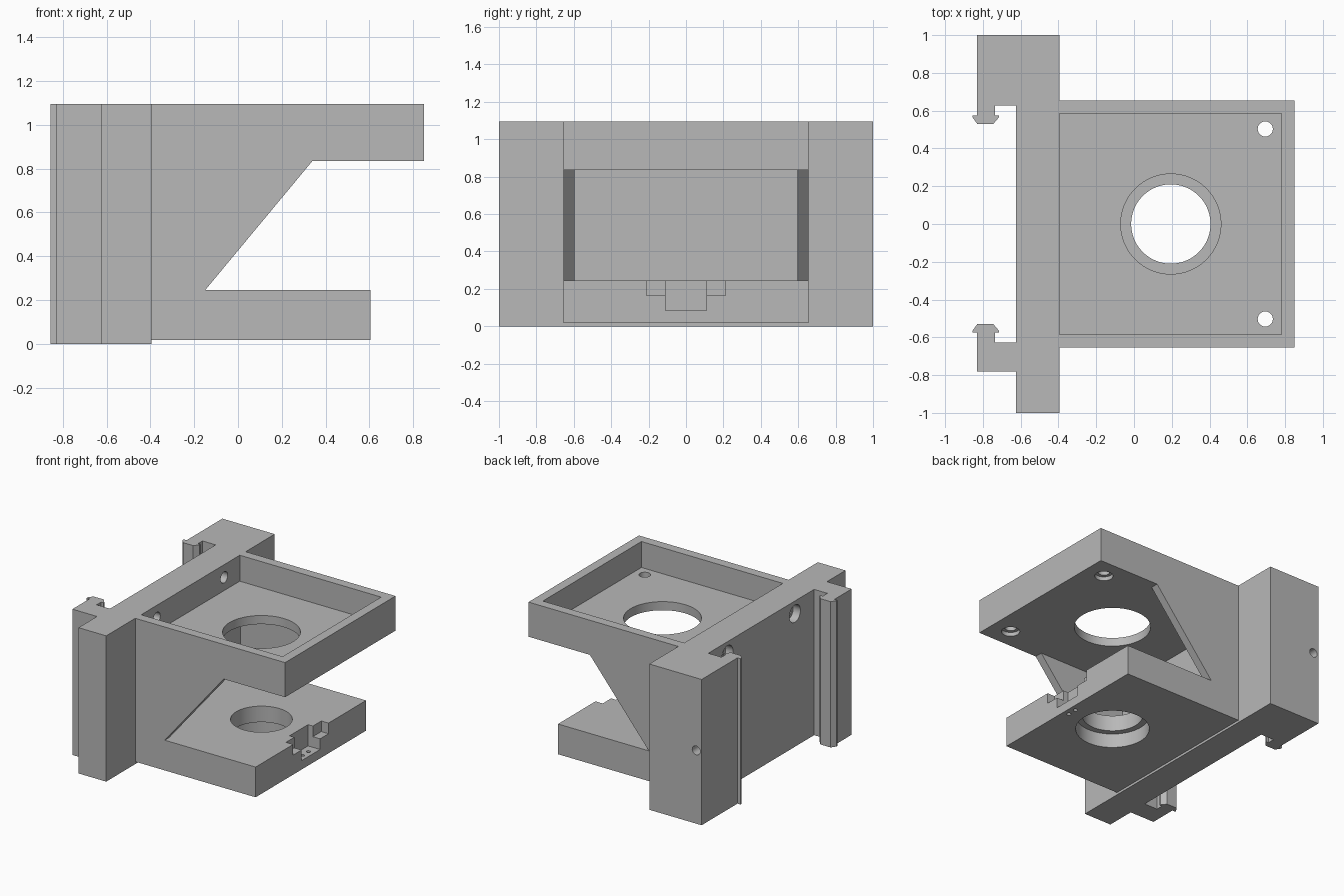
import bpy
import bmesh
from math import pi
from mathutils import Matrix, Vector

cube = bpy.data.objects.get("Cube")
if cube:
    bpy.data.objects.remove(cube, do_unlink=True)

grey = bpy.data.materials.new("plain grey")
grey.use_nodes = True
colour = (0.48, 0.48, 0.48, 1)
grey.diffuse_color = colour
grey.node_tree.nodes["Principled BSDF"].inputs["Base Color"].default_value = colour


def finish(name, bm):
    bmesh.ops.recalc_face_normals(bm, faces=bm.faces[:])
    mesh = bpy.data.meshes.new(name)
    bm.to_mesh(mesh)
    bm.free()
    mesh.materials.append(grey)
    obj = bpy.data.objects.new(name, mesh)
    bpy.context.collection.objects.link(obj)
    return obj


def prism(name, points, axis, low, high):
    """Extrude a 2D outline along z (xy outline) or y (xz outline)."""
    place = {"z": lambda a, b: (a, b, low), "y": lambda a, b: (a, low, b)}[axis]
    bm = bmesh.new()
    face = bm.faces.new([bm.verts.new(place(a, b)) for a, b in points])
    move = Vector((0, 0, high - low) if axis == "z" else (0, high - low, 0))
    new = bmesh.ops.extrude_face_region(bm, geom=[face])["geom"]
    verts = [v for v in new if isinstance(v, bmesh.types.BMVert)]
    bmesh.ops.translate(bm, verts=verts, vec=move)
    return finish(name, bm)


def box(name, x, y, z):
    return prism(name, [(x[0], y[0]), (x[1], y[0]), (x[1], y[1]), (x[0], y[1])], "z", *z)


def rod(name, centre, radius, length, axis="z", radius2=None, sides=48):
    turn = {"z": Matrix(), "x": Matrix.Rotation(pi / 2, 4, "Y"),
            "y": Matrix.Rotation(pi / 2, 4, "X")}[axis]
    bm = bmesh.new()
    bmesh.ops.create_cone(bm, cap_ends=True, segments=sides, radius1=radius,
                          radius2=radius if radius2 is None else radius2, depth=length,
                          matrix=Matrix.Translation(centre) @ turn)
    return finish(name, bm)


def cut(obj, cutters):
    bpy.context.view_layer.objects.active = obj
    for cutter in cutters:
        cutter.hide_render = True
        mod = obj.modifiers.new("cut", "BOOLEAN")
        mod.operation = "DIFFERENCE"
        mod.solver = "EXACT"
        mod.object = cutter
        bpy.ops.object.modifier_apply(modifier=mod.name)
        bpy.data.objects.remove(cutter, do_unlink=True)


BACK, FRONT = -0.625, -0.395     # rear and front faces of the mounting plate
TOP = 1.095
HALF = 0.655                     # half width of the carrier
INNER = 0.595
LENS_X = 0.195

# Mounting plate with a hooked arm at each end; the left arm block is full length
hook = [(-0.83, 0.575), (-0.855, 0.575), (-0.855, 0.565), (-0.83, 0.53), (-0.745, 0.53),
        (-0.715, 0.565), (-0.715, 0.575), (-0.735, 0.575), (-0.735, 0.628), (BACK, 0.628)]
outline = [(FRONT, 1), (-0.83, 1)] + hook
outline += [(x, -y) for x, y in reversed(hook)]
outline += [(-0.83, -0.78), (BACK, -0.78), (BACK, -1), (FRONT, -1)]
plate = prism("mounting_plate", outline, "z", 0, TOP)
holes = [rod("arm_hole", (-0.785, 0.8, 0.55), 0.033, 0.6, "y")]
for y in (-0.4, 0.4):
    holes.append(rod("screw_hole", (-0.5, y, 1.0), 0.042, 0.4, "x"))
    holes.append(rod("screw_recess", (BACK, y, 1.0), 0.065, 0.12, "x"))
cut(plate, holes)

# Carrier: side profile with sloped gussets, hollowed between the two side walls
profile = [(FRONT, 0.018), (0.605, 0.018), (0.605, 0.245), (-0.15, 0.245),
           (0.34, 0.835), (0.85, 0.835), (0.85, TOP), (FRONT, TOP)]
carrier = prism("carrier", profile, "y", -HALF, HALF)
cuts = [
    box("middle_space", (-0.5, 0.9), (-INNER, INNER), (0.245, 0.835)),
    box("tray_pocket", (-0.5, 0.78), (-0.585, 0.585), (0.9, 1.2)),
    rod("upper_opening", (LENS_X, 0, 0.87), 0.265, 0.2, sides=96),
    rod("lower_opening", (LENS_X, 0, 0.15), 0.21, 0.5, sides=96),
    rod("lower_recess", (LENS_X, 0, 0.05), 0.255, 0.15, sides=96),
    box("wide_notch", (0.545, 0.7), (-0.21, 0.21), (0.165, 0.3)),
    box("deep_notch", (0.505, 0.7), (-0.11, 0.11), (0.085, 0.3)),
]
for side in (-1, 1):
    cuts.append(rod("tray_hole", (0.695, side * 0.503, 0.87), 0.04, 0.2))
    cuts.append(rod("tray_hole_recess", (0.695, side * 0.503, 0.835), 0.064, 0.06))
    cuts.append(rod("pin_hole", (0.56, side * 0.036, 0.05), 0.015, 0.2, sides=24))
cut(carrier, cuts)

# Smooth round holes while keeping the edges crisp
for obj in (plate, carrier):
    bpy.ops.object.select_all(action="DESELECT")
    obj.select_set(True)
    bpy.context.view_layer.objects.active = obj
    bpy.ops.object.shade_smooth_by_angle(angle=pi / 6)
